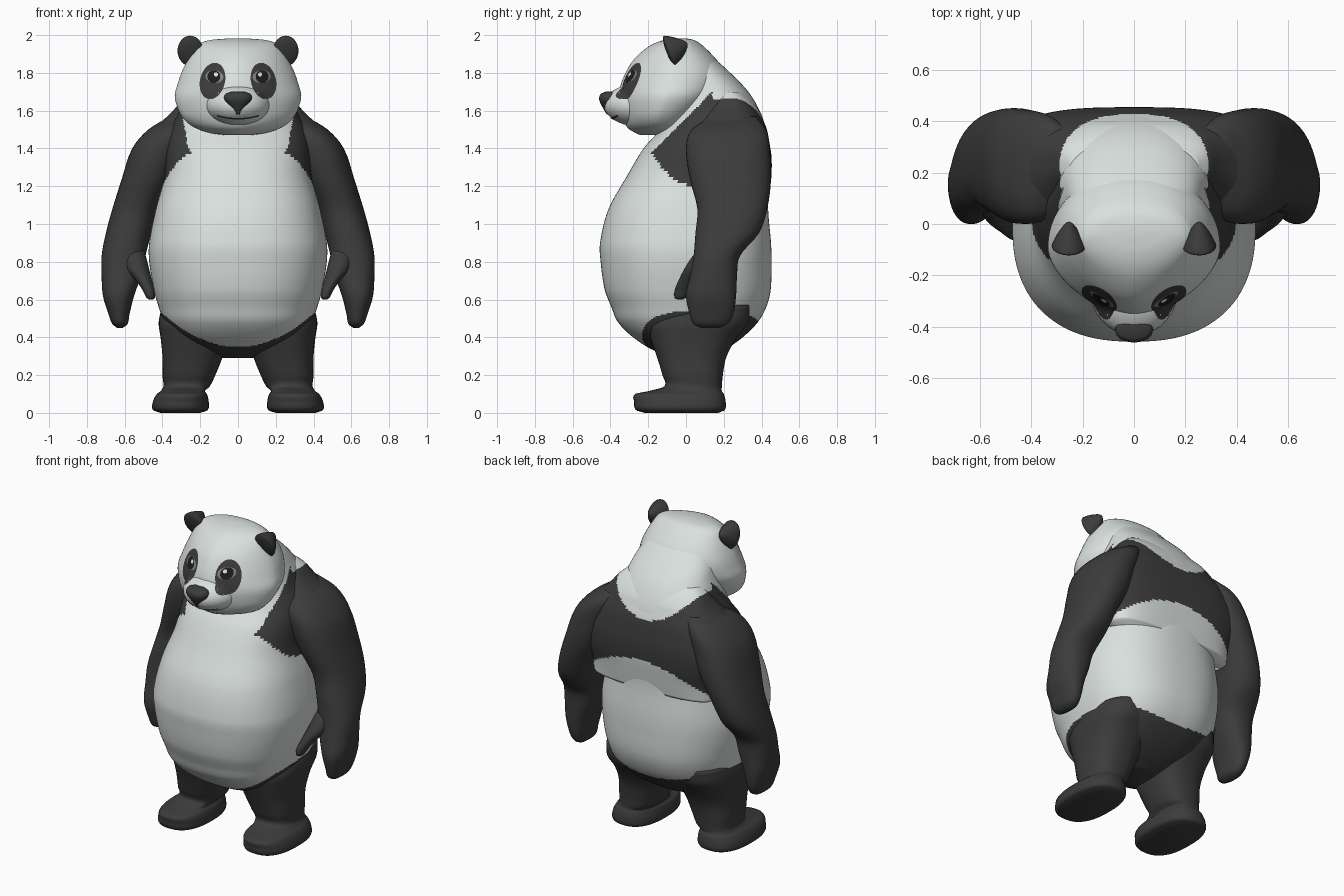
import bpy, bmesh, math
from mathutils import Vector, Matrix
from mathutils.bvhtree import BVHTree

if "Cube" in bpy.data.objects:
    bpy.data.objects.remove(bpy.data.objects["Cube"])


def material(name, r, g, b):
    m = bpy.data.materials.new(name)
    m.diffuse_color = (r, g, b, 1)
    m.use_nodes = True
    m.node_tree.nodes["Principled BSDF"].inputs["Base Color"].default_value = m.diffuse_color
    return m


WHITE = material("white_fur", 0.70, 0.75, 0.73)
DARK = material("dark_fur", 0.045, 0.045, 0.045)
GREY = material("eye_grey", 0.22, 0.22, 0.21)
BLACK = material("pupil_black", 0.012, 0.012, 0.012)
SHINE = material("eye_shine", 0.85, 0.85, 0.85)


def finish(name, bm, mats, rule=None, recalc=True):
    if recalc:
        bmesh.ops.recalc_face_normals(bm, faces=bm.faces)
    for f in bm.faces:
        f.smooth = True
        if rule:
            f.material_index = rule(f.calc_center_median())
    me = bpy.data.meshes.new(name)
    bm.to_mesh(me)
    bm.free()
    for m in mats:
        me.materials.append(m)
    ob = bpy.data.objects.new(name, me)
    bpy.context.collection.objects.link(ob)
    return ob


def smooth_rings(rings, steps):
    """Cubic interpolation between rings, with slopes measured along z."""
    out = []
    for i in range(len(rings) - 1):
        p, q = rings[i], rings[i + 1]
        a, d = rings[max(i - 1, 0)], rings[min(i + 2, len(rings) - 1)]
        h = q[0] - p[0]
        ka, kd = h / (q[0] - a[0]), h / (d[0] - p[0])
        for s in range(steps):
            t = s / steps
            row = [(2 * t**3 - 3 * t**2 + 1) * p[j] + (t**3 - 2 * t**2 + t) * ka * (q[j] - a[j])
                   + (3 * t**2 - 2 * t**3) * q[j] + (t**3 - t**2) * kd * (d[j] - p[j]) for j in range(5)]
            row[0] = p[0] + h * t
            out.append(row)
    return out + [list(rings[-1])]


def loft(name, rings, mats, rule=None, n=2.3, nb=None, side=1, seg=48, steps=4):
    """Rings are (z, x_min, x_max, y_front, y_back), drawn as superellipses."""
    bm = bmesh.new()
    rows = []
    for z, x0, x1, y0, y1 in smooth_rings(rings, steps):
        row = []
        for k in range(seg):
            a = 2 * math.pi * k / seg
            c, s = math.cos(a), math.sin(a)
            e = 2 / (nb if nb and s > 0 else n)
            px = math.copysign(abs(c) ** e, c) * (x1 - x0) / 2 + (x0 + x1) / 2
            py = math.copysign(abs(s) ** e, s) * (y1 - y0) / 2 + (y0 + y1) / 2
            row.append(bm.verts.new((px * side, py, z)))
        rows.append(row)
    for a, b in zip(rows, rows[1:]):
        for k in range(seg):
            j = (k + 1) % seg
            bm.faces.new((a[k], a[j], b[j], b[k]))
    bm.faces.new(rows[0])
    bm.faces.new(rows[-1])
    return finish(name, bm, mats, rule)


def centred(rows):
    return [(z, -h, h, f, b) for z, h, f, b in rows]


# Torso with neck: dark hips and shoulder band, white belly, back and nape
def torso_rule(p):
    x, y, z = abs(p.x), p.y, p.z
    t = min(max(y / 0.3, 0), 1)
    low = (0.35 + 1.1 * x * x) * (1 - t) + (0.48 + 0.5 * x * x) * t
    high = max(1.385 - 5 * max(0, x - 0.21) ** 2, 1.09) if y < 0.15 else 1.25 - 0.9 * x * x
    nape = 1.5 + 2 * x * x if y > 0.14 else 1.56 + y
    return 1 if z < low or high < z < nape else 0


loft("torso", centred([
    (0.29, 0.08, -0.06, 0.12), (0.33, 0.22, -0.17, 0.20), (0.40, 0.33, -0.28, 0.30),
    (0.48, 0.39, -0.36, 0.38), (0.56, 0.42, -0.395, 0.425), (0.65, 0.445, -0.43, 0.448),
    (0.80, 0.47, -0.452, 0.453), (0.90, 0.47, -0.455, 0.45), (1.08, 0.435, -0.41, 0.435),
    (1.25, 0.39, -0.315, 0.44), (1.40, 0.38, -0.225, 0.44), (1.50, 0.36, -0.14, 0.425),
    (1.60, 0.31, -0.10, 0.39), (1.70, 0.275, -0.10, 0.33), (1.80, 0.24, -0.10, 0.235),
    (1.90, 0.18, -0.12, 0.12), (1.95, 0.11, -0.10, 0.04)]),
    [WHITE, DARK], torso_rule, n=2.4, seg=160, steps=10)

# Shoulder yoke joins the arms to the upper back
loft("shoulders", centred([
    (1.05, 0.42, 0.16, 0.425), (1.15, 0.44, 0.09, 0.44), (1.25, 0.50, 0.03, 0.452),
    (1.35, 0.525, -0.01, 0.453), (1.43, 0.505, -0.02, 0.442), (1.50, 0.455, -0.01, 0.428),
    (1.56, 0.385, 0.03, 0.405), (1.61, 0.335, 0.06, 0.383), (1.66, 0.295, 0.10, 0.345),
    (1.70, 0.25, 0.13, 0.30)]),
    [WHITE, DARK], torso_rule, n=2.3, nb=3, seg=128, steps=8)

# Head and muzzle
head = loft("head", centred([
    (1.47, 0.06, -0.24, -0.10), (1.48, 0.14, -0.265, 0.0), (1.51, 0.23, -0.31, 0.03),
    (1.56, 0.29, -0.335, 0.06), (1.62, 0.322, -0.35, 0.12), (1.68, 0.335, -0.355, 0.17),
    (1.74, 0.32, -0.345, 0.20), (1.80, 0.30, -0.32, 0.20), (1.86, 0.272, -0.285, 0.17),
    (1.92, 0.238, -0.225, 0.115), (1.955, 0.205, -0.17, 0.075), (1.975, 0.14, -0.11, 0.04),
    (1.983, 0.04, -0.05, 0.0)]), [WHITE], n=1.65, nb=2.2, seg=64)


def ellipsoid(name, loc, radii, mat, tilt=0, front=1, taper=0):
    bm = bmesh.new()
    bmesh.ops.create_uvsphere(bm, u_segments=32, v_segments=20, radius=1)
    for v in bm.verts:
        if v.co.y < 0:
            v.co.y *= front
        else:
            v.co.x *= 1 - taper * v.co.y
            v.co.z *= 1 - taper * v.co.y
        v.co = Vector(a * b for a, b in zip(v.co, radii))
    bmesh.ops.transform(bm, verts=bm.verts,
                        matrix=Matrix.Translation(loc) @ Matrix.Rotation(tilt, 4, 'X'))
    return finish(name, bm, [mat])


muzzle = ellipsoid("muzzle", (0, -0.24, 1.63), (0.175, 0.195, 0.115), WHITE)
loft("nose", centred([
    (1.58, 0.012, -0.42, -0.38), (1.62, 0.042, -0.443, -0.37), (1.66, 0.072, -0.46, -0.36),
    (1.69, 0.064, -0.45, -0.36), (1.702, 0.03, -0.42, -0.37)]), [DARK], n=2.2, seg=32)

# Face surface onto which thin painted details are projected
verts, polys = [], []
for ob in (head, muzzle):
    base = len(verts)
    verts += [v.co.copy() for v in ob.data.vertices]
    polys += [[base + i for i in p.vertices] for p in ob.data.polygons]
face_tree = BVHTree.FromPolygons(verts, polys)


def decal(name, grid, mat, lift):
    """Drop a grid of (x, z) points on the face and skin it."""
    bm = bmesh.new()
    rows = []
    for line in grid:
        row = []
        for x, z in line:
            hit = face_tree.ray_cast(Vector((x, -1, z)), Vector((0, 1, 0)))
            y = hit[0].y if hit[0] else -0.3
            row.append(bm.verts.new((x, y - lift, z)))
        rows.append(row)
    for a, b in zip(rows, rows[1:]):
        for k in range(len(a) - 1):
            bm.faces.new((a[k], a[k + 1], b[k + 1], b[k]))
    bmesh.ops.remove_doubles(bm, verts=bm.verts, dist=1e-5)
    bm.normal_update()
    for f in bm.faces:
        if f.normal.y > 0:
            f.normal_flip()
    return finish(name, bm, [mat], recalc=False)


def oval(cx, cz, rx, rz, tilt, side):
    grid = []
    for r in range(7):
        line = []
        for k in range(33):
            a = 2 * math.pi * k / 32
            u, w = rx * math.cos(a) * r / 6, rz * math.sin(a) * r / 6
            line.append((side * (cx + u * math.cos(tilt) - w * math.sin(tilt)),
                         cz + u * math.sin(tilt) + w * math.cos(tilt)))
        grid.append(line)
    return grid


# Mouth line
mouth_x = [-0.11 + 0.22 * i / 30 for i in range(31)]
decal("mouth", [[(x, 1.557 + 1.4 * x * x + d) for x in mouth_x] for d in (-0.004, 0.004)], DARK, 0.004)

# Arm, thumb and leg outlines for the +x side
ARM = [(1.57, 0.22, 0.36, 0.14, 0.37), (1.50, 0.25, 0.475, 0.03, 0.425), (1.40, 0.28, 0.56, 0.0, 0.443),
       (1.24, 0.34, 0.615, 0.02, 0.45), (1.08, 0.42, 0.665, 0.06, 0.43), (0.95, 0.46, 0.70, 0.05, 0.385),
       (0.83, 0.49, 0.722, 0.04, 0.285), (0.72, 0.515, 0.722, 0.02, 0.27), (0.62, 0.55, 0.715, 0.0, 0.265),
       (0.52, 0.575, 0.685, 0.02, 0.25), (0.47, 0.585, 0.665, 0.04, 0.22), (0.45, 0.61, 0.64, 0.08, 0.18)]
THUMB = [(0.90, 0.51, 0.62, 0.10, 0.18), (0.83, 0.488, 0.61, 0.035, 0.17), (0.76, 0.47, 0.59, -0.01, 0.14),
         (0.70, 0.455, 0.54, -0.04, 0.09), (0.65, 0.442, 0.505, -0.06, 0.04), (0.61, 0.44, 0.485, -0.06, 0.0),
         (0.60, 0.45, 0.47, -0.045, -0.02)]
LEG = [(0.0, 0.20, 0.41, -0.22, 0.17), (0.015, 0.16, 0.45, -0.265, 0.205), (0.06, 0.155, 0.45, -0.275, 0.21),
       (0.10, 0.165, 0.43, -0.27, 0.20), (0.115, 0.175, 0.41, -0.20, 0.19), (0.14, 0.15, 0.395, -0.115, 0.19),
       (0.20, 0.12, 0.40, -0.125, 0.195), (0.30, 0.08, 0.40, -0.155, 0.215), (0.40, 0.05, 0.41, -0.19, 0.27),
       (0.48, 0.06, 0.42, -0.20, 0.33), (0.57, 0.12, 0.40, -0.12, 0.34)]

# Paired parts
for side, tag in ((1, "left"), (-1, "right")):
    loft(f"arm_{tag}", ARM, [DARK], side=side)
    loft(f"thumb_{tag}", THUMB, [DARK], side=side, n=2, seg=24)
    loft(f"leg_{tag}", LEG, [DARK], side=side, n=2.5)
    ellipsoid(f"ear_{tag}", (0.253 * side, -0.085, 1.917), (0.067, 0.1, 0.086), DARK, 0.38, 0.2, 0.5)
    decal(f"eye_patch_{tag}", oval(0.135, 1.757, 0.066, 0.098, 0.25, side), DARK, 0.003)
    decal(f"eye_{tag}", oval(0.125, 1.78, 0.048, 0.034, 0.1, side), GREY, 0.006)
    decal(f"pupil_{tag}", oval(0.128, 1.78, 0.034, 0.034, 0, side), BLACK, 0.008)
    decal(f"eye_shine_{tag}", oval(0.117, 1.792, 0.011, 0.011, 0, side), SHINE, 0.0095)
